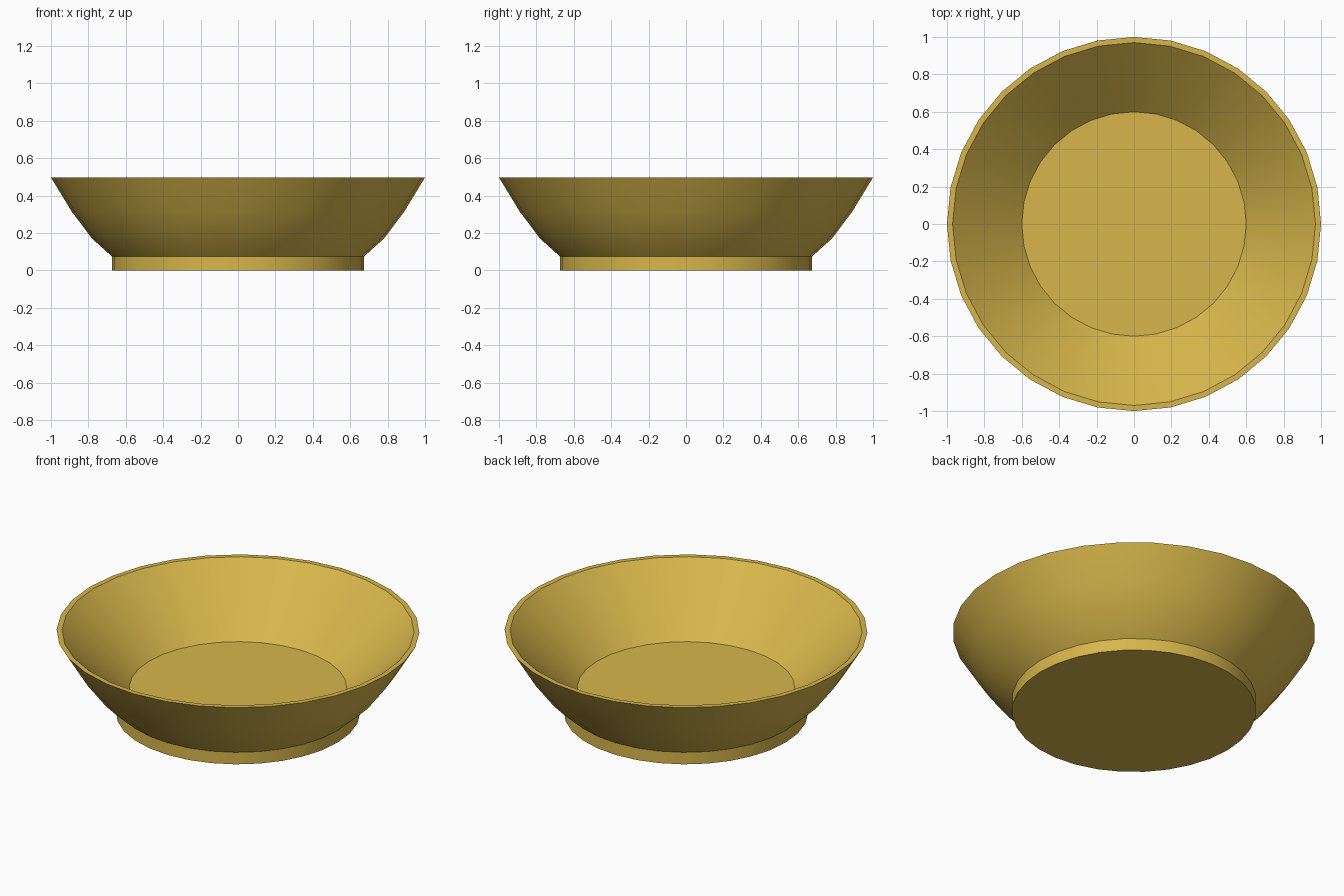
import bpy, bmesh, math

if "Cube" in bpy.data.objects:
    bpy.data.objects.remove(bpy.data.objects["Cube"])

SIDES = 32

# Cross-section (radius, height) from under the foot, over the rim, to the inner floor
profile = [(0.673, 0.0), (0.673, 0.073), (0.78, 0.17), (0.888, 0.313),
           (1.0, 0.497), (0.97, 0.497), (0.60, 0.153)]

mat = bpy.data.materials.new("golden yellow")
mat.diffuse_color = (0.68, 0.47, 0.07, 1.0)
mat.use_nodes = True
mat.node_tree.nodes["Principled BSDF"].inputs["Base Color"].default_value = mat.diffuse_color

# Spin the cross-section into rings of vertices
bm = bmesh.new()
rings = []
for r, z in profile:
    rings.append([bm.verts.new((r * math.cos(2 * math.pi * i / SIDES),
                                r * math.sin(2 * math.pi * i / SIDES), z))
                  for i in range(SIDES)])

# Walls
for low, high in zip(rings, rings[1:]):
    for i in range(SIDES):
        j = (i + 1) % SIDES
        bm.faces.new((low[i], low[j], high[j], high[i]))

# Flat underside and inner floor
bm.faces.new(rings[0][::-1])
bm.faces.new(rings[-1])
bmesh.ops.recalc_face_normals(bm, faces=bm.faces[:])

mesh = bpy.data.meshes.new("bowl")
bm.to_mesh(mesh)
bm.free()
mesh.materials.append(mat)
bowl = bpy.data.objects.new("bowl", mesh)
bpy.context.collection.objects.link(bowl)

# Smooth walls, crisp rim, foot and floor
bpy.context.view_layer.objects.active = bowl
bowl.select_set(True)
bpy.ops.object.shade_smooth_by_angle(angle=math.radians(30))
